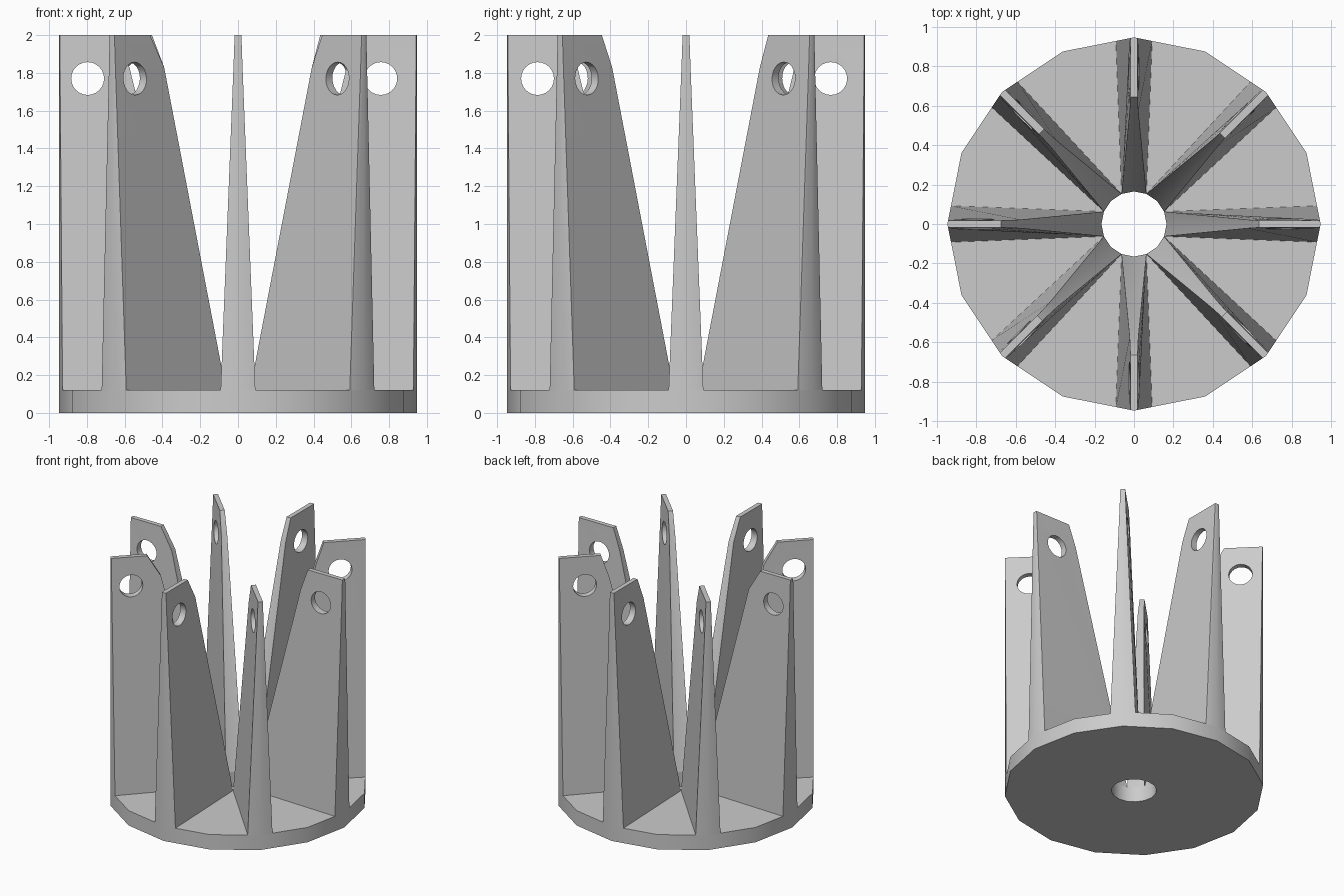
import bpy, bmesh, math
from mathutils import Matrix

cube = bpy.data.objects.get("Cube")
if cube:
    bpy.data.objects.remove(cube, do_unlink=True)

SIDES, FINS = 16, 8
OUTER, BORE = 0.947, 0.165
BASE_TOP, SHOULDER, TOP = 0.12, 1.83, 2.0

grey = bpy.data.materials.new("light_grey")
grey.use_nodes = True
grey.diffuse_color = (0.6, 0.6, 0.6, 1)
grey.node_tree.nodes["Principled BSDF"].inputs["Base Color"].default_value = (0.6, 0.6, 0.6, 1)


def make_object(name, bm):
    bmesh.ops.recalc_face_normals(bm, faces=bm.faces)
    mesh = bpy.data.meshes.new(name)
    bm.to_mesh(mesh)
    bm.free()
    mesh.materials.append(grey)
    obj = bpy.data.objects.new(name, mesh)
    bpy.context.collection.objects.link(obj)
    return obj


def activate(obj):
    bpy.ops.object.select_all(action='DESELECT')
    obj.select_set(True)
    bpy.context.view_layer.objects.active = obj


def smooth(obj):
    activate(obj)
    bpy.ops.object.shade_smooth_by_angle(angle=math.radians(30))


def bridge(bm, a, b):
    n = len(a)
    for i in range(n):
        j = (i + 1) % n
        bm.faces.new((a[i], a[j], b[j], b[i]))


# Base disc with a central bore
def make_base():
    bm = bmesh.new()

    def ring(r, z):
        steps = [2 * math.pi * i / SIDES for i in range(SIDES)]
        return [bm.verts.new((r * math.cos(a), r * math.sin(a), z)) for a in steps]

    loops = [ring(OUTER, 0), ring(OUTER, BASE_TOP), ring(BORE, BASE_TOP), ring(BORE, 0)]
    for i in range(4):
        bridge(bm, loops[i], loops[(i + 1) % 4])
    smooth(make_object("base_disc", bm))


# Outer fin corner, on the edge of the base polygon
def rim(w):
    return OUTER - w * math.tan(math.pi / SIDES)


# Tapered upright fin with a cross hole
def make_fin(index):
    angle = 2 * math.pi * index / FINS
    # the upper cut is slightly off centre
    shift = -0.02 * math.cos(angle) - 0.01 * math.sin(angle)
    # height, inner corner radius, inner middle radius, inner and outer half width
    levels = [(BASE_TOP, 0.153, BORE, 0.063, 0.092),
              (SHOULDER, 0.575, 0.575, 0.022, 0.024),
              (TOP, 0.655 + shift, 0.655 + shift, 0.018, 0.018)]
    bm = bmesh.new()
    loops = []
    for z, r_in, r_mid, w_in, w_out in levels:
        section = [(r_in, -w_in), (rim(w_out), -w_out), (OUTER, 0),
                   (rim(w_out), w_out), (r_in, w_in), (r_mid, 0)]
        loops.append([bm.verts.new((x, y, z)) for x, y in section])
    bridge(bm, loops[0], loops[1])
    bridge(bm, loops[1], loops[2])
    bm.faces.new(loops[0])
    bm.faces.new(loops[2])
    fin = make_object(f"fin_{index + 1}", bm)

    # Cross hole near the tip
    bm = bmesh.new()
    place = Matrix.Translation((0.776 + shift, 0, 1.77)) @ Matrix.Rotation(math.pi / 2, 4, 'X')
    bmesh.ops.create_cone(bm, cap_ends=True, segments=24, radius1=0.087,
                          radius2=0.087, depth=0.4, matrix=place)
    cutter = make_object("hole_cutter", bm)
    cutter.hide_render = True
    mod = fin.modifiers.new("hole", 'BOOLEAN')
    mod.operation = 'DIFFERENCE'
    mod.solver = 'EXACT'
    mod.object = cutter
    activate(fin)
    bpy.ops.object.modifier_apply(modifier=mod.name)
    bpy.data.objects.remove(cutter, do_unlink=True)
    fin.data.transform(Matrix.Rotation(angle, 4, 'Z'))
    smooth(fin)


make_base()
for i in range(FINS):
    make_fin(i)
